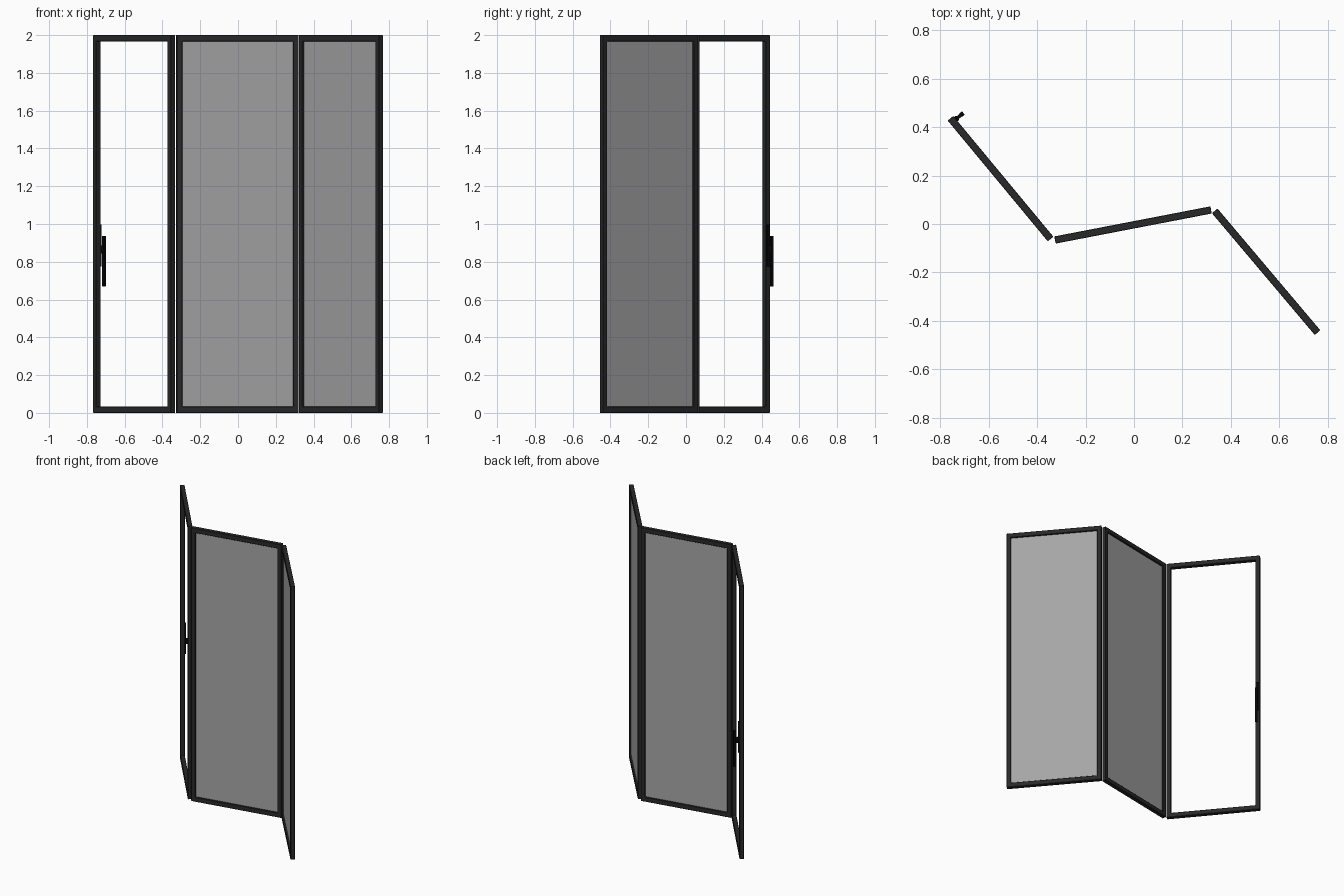
import bpy, bmesh, math
from mathutils import Matrix, Vector

if "Cube" in bpy.data.objects:
    bpy.data.objects.remove(bpy.data.objects["Cube"])

H, T = 2.0, 0.03           # panel height and frame depth
W, RAIL = 0.029, 0.033     # stile and rail widths


def material(name, rgb):
    m = bpy.data.materials.new(name)
    m.diffuse_color = (*rgb, 1)
    m.use_nodes = True
    m.node_tree.nodes["Principled BSDF"].inputs["Base Color"].default_value = m.diffuse_color
    return m


FRAME = material("charcoal frame", (0.022, 0.022, 0.022))
GLASS = material("grey glass", (0.38, 0.38, 0.38))
BLACK = material("black handle", (0.003, 0.003, 0.003))


def finish(name, bm, mat, matrix, bevel=0):
    bmesh.ops.recalc_face_normals(bm, faces=bm.faces)
    me = bpy.data.meshes.new(name)
    bm.to_mesh(me)
    bm.free()
    me.materials.append(mat)
    ob = bpy.data.objects.new(name, me)
    bpy.context.collection.objects.link(ob)
    ob.matrix_world = matrix
    if bevel:
        mod = ob.modifiers.new("soft edges", 'BEVEL')
        mod.width, mod.segments = bevel, 1
    return ob


def box(name, lo, hi, mat, matrix, bevel=0):
    bm = bmesh.new()
    lo, hi = Vector(lo), Vector(hi)
    size, mid = hi - lo, (lo + hi) / 2
    bmesh.ops.create_cube(bm, size=1, matrix=Matrix.Translation(mid) @ Matrix.Diagonal((*size, 1)))
    return finish(name, bm, mat, matrix, bevel)


def frame(name, length, matrix):
    """Rectangular frame ring: outer and inner loops on both faces."""
    bm = bmesh.new()
    loops = []
    for y in (-T / 2, T / 2):
        for ix, iz in ((0, 0), (W, RAIL)):
            loops.append([bm.verts.new((x, y, z)) for x, z in
                          ((ix, iz), (length - ix, iz), (length - ix, H - iz), (ix, H - iz))])
    of, inf, ob, inb = loops
    for a, b in ((of, inf), (inf, inb), (inb, ob), (ob, of)):
        for i in range(4):
            j = (i + 1) % 4
            bm.faces.new((a[i], a[j], b[j], b[i]))
    return finish(name, bm, FRAME, matrix, 0.002)


# Folding panels: start point, end point, glazed or open
panels = (("left", (-0.757, 0.436), (-0.344, -0.062), False),
          ("middle", (-0.326, -0.066), (0.318, 0.058), True),
          ("right", (0.333, 0.054), (0.757, -0.448), True))

for name, a, b, glazed in panels:
    d = Vector(b) - Vector(a)
    L = d.length
    M = Matrix.Translation((*a, 0)) @ Matrix.Rotation(math.atan2(d.y, d.x), 4, 'Z')
    frame(name + "_frame", L, M)
    if glazed:
        box(name + "_glass", (W - 0.002, -0.003, RAIL - 0.002),
            (L - W + 0.002, 0.003, H - RAIL + 0.002), GLASS, M)
    else:
        # Handle on the outer stile: back plate, spindle and drop lever
        s = T / 2
        box("handle_plate", (0.006, s - 0.001, 0.775), (0.028, s + 0.009, 0.998), BLACK, M, 0.002)
        box("handle_spindle", (0.010, s + 0.008, 0.845), (0.024, s + 0.032, 0.885), BLACK, M)
        box("handle_lever", (0.008, s + 0.026, 0.67), (0.026, s + 0.040, 0.937), BLACK, M, 0.002)
